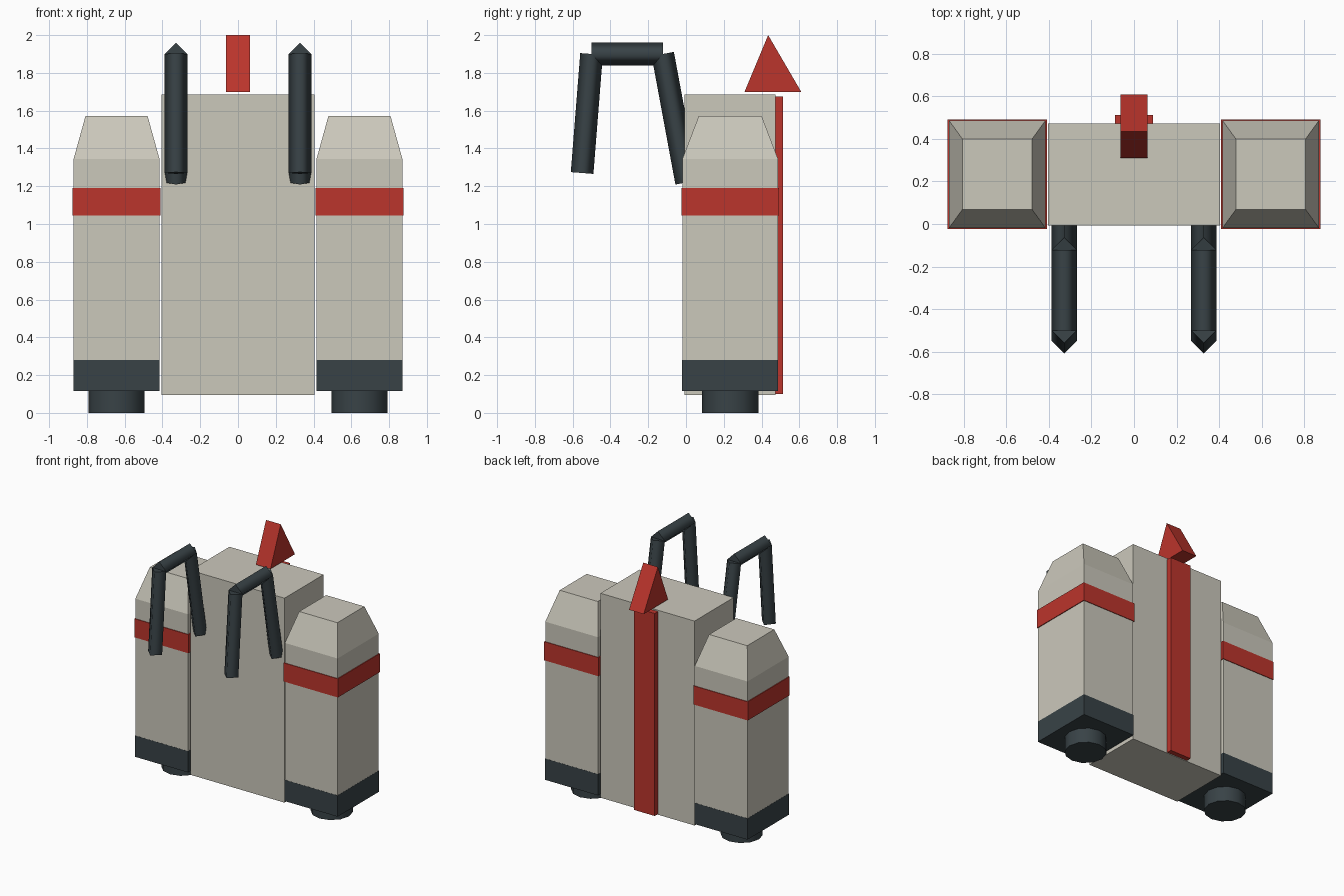
import bpy, bmesh, math
from mathutils import Vector

if "Cube" in bpy.data.objects:
    bpy.data.objects.remove(bpy.data.objects["Cube"])


def material(name, rgb):
    m = bpy.data.materials.new(name)
    m.diffuse_color = (*rgb, 1)
    m.use_nodes = True
    m.node_tree.nodes["Principled BSDF"].inputs["Base Color"].default_value = m.diffuse_color
    return m


CREAM = material("cream", (0.60, 0.58, 0.50))
RED = material("red", (0.50, 0.035, 0.025))
DARK = material("dark", (0.04, 0.055, 0.062))


def loft(name, rings, mat, smooth=False):
    """Join equal-length rings of points and cap both ends."""
    bm = bmesh.new()
    loops = [[bm.verts.new(p) for p in ring] for ring in rings]
    n = len(loops[0])
    for a, b in zip(loops, loops[1:]):
        for i in range(n):
            j = (i + 1) % n
            bm.faces.new((a[i], a[j], b[j], b[i])).smooth = smooth
    for cap in (loops[0], loops[-1]):
        for e in bm.faces.new(cap).edges:
            e.smooth = False
    bmesh.ops.recalc_face_normals(bm, faces=bm.faces)
    me = bpy.data.meshes.new(name)
    bm.to_mesh(me)
    bm.free()
    me.materials.append(mat)
    ob = bpy.data.objects.new(name, me)
    bpy.context.collection.objects.link(ob)
    return ob


def rect(cx, cy, hx, hy, z):
    return [(cx - hx, cy - hy, z), (cx + hx, cy - hy, z),
            (cx + hx, cy + hy, z), (cx - hx, cy + hy, z)]


def box(name, cx, cy, hx, hy, z0, z1, mat):
    return loft(name, [rect(cx, cy, hx, hy, z0), rect(cx, cy, hx, hy, z1)], mat)


def tube(name, p, q, r, sides, mat):
    """Cylinder from p to q, with the first corner pointing along x."""
    p, q = Vector(p), Vector(q)
    u = Vector((1, 0, 0))
    v = (q - p).normalized().cross(u)
    ring = [r * (math.cos(t) * u + math.sin(t) * v)
            for t in (2 * math.pi * i / sides for i in range(sides))]
    return loft(name, [[c + o for o in ring] for c in (p, q)], mat, True)


# Central pack with back stripe and fin
box("pack_body", 0, 0.233, 0.405, 0.24, 0.095, 1.685, CREAM)
box("back_stripe", 0, 0.485, 0.09, 0.028, 0.10, 1.675, RED)
loft("top_fin", [[(x, 0.31, 1.70), (x, 0.61, 1.70), (x, 0.435, 2.0)]
                 for x in (-0.063, 0.063)], RED)

for s, side in ((-1, "left"), (1, "right")):
    # Side booster
    x, y = s * 0.643, 0.234
    loft(side + "_booster", [rect(x, y, 0.227, 0.253, 0.28),
                             rect(x, y, 0.227, 0.253, 1.345),
                             rect(x, y, 0.164, 0.166, 1.573)], CREAM)
    box(side + "_booster_band", x, y, 0.233, 0.258, 1.045, 1.19, RED)
    box(side + "_booster_base", x, y, 0.228, 0.254, 0.115, 0.28, DARK)
    tube(side + "_nozzle", (x, y, 0), (x, y, 0.13), 0.149, 12, DARK)

    # Shoulder strap made of three diamond-section bars
    sx = s * 0.328
    path = [(sx, -0.55, 1.27), (sx, -0.50, 1.90), (sx, -0.123, 1.90), (sx, 0.003, 1.22)]
    for part, a, b in zip(("front", "top", "rear"), path, path[1:]):
        tube(f"{side}_strap_{part}", a, b, 0.06, 4, DARK)
